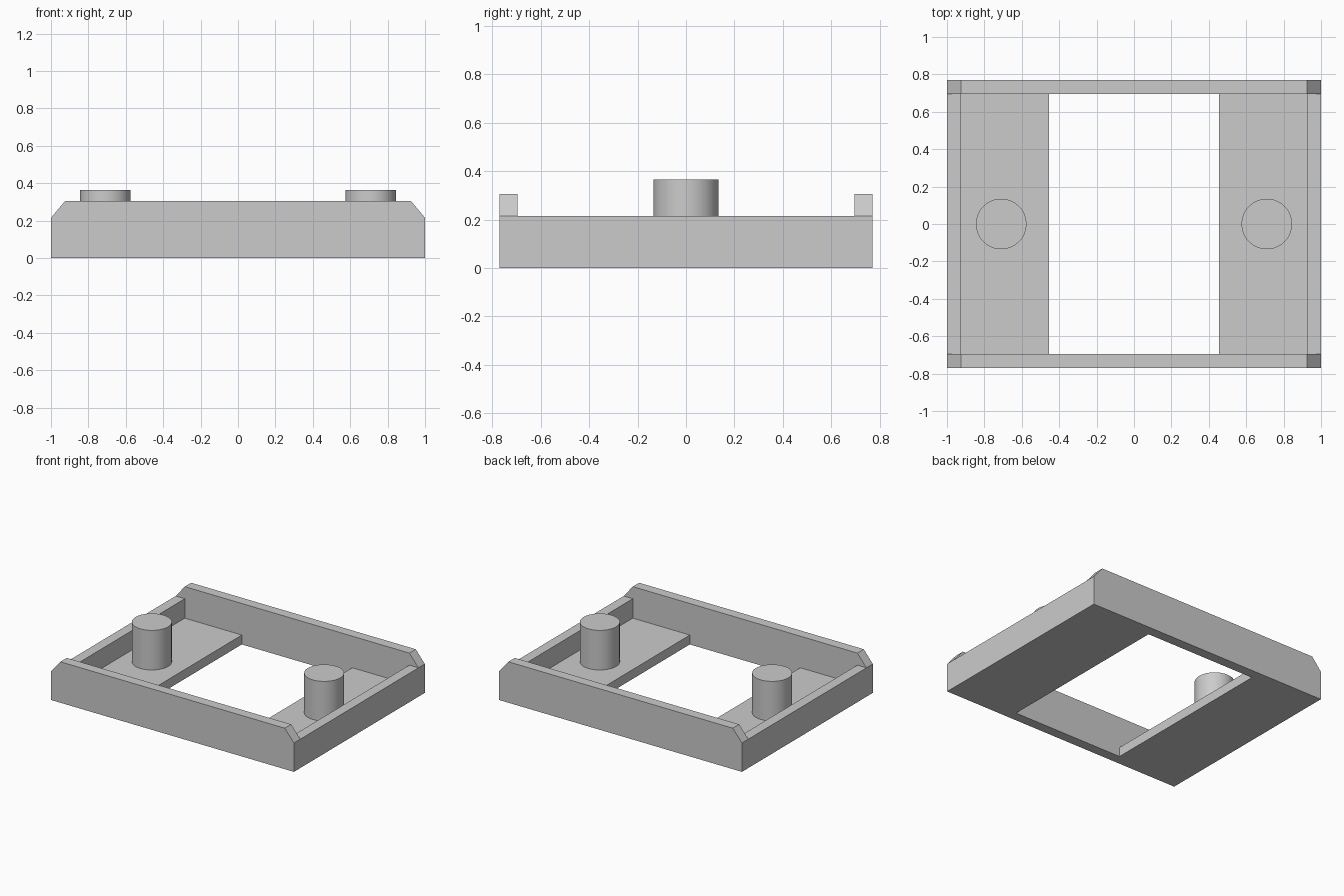
import bpy
import bmesh
import math

cube = bpy.data.objects.get("Cube")
if cube:
    bpy.data.objects.remove(cube, do_unlink=True)

grey = bpy.data.materials.new("light grey")
grey.use_nodes = True
colour = (0.6, 0.6, 0.6, 1)
grey.diffuse_color = colour
grey.node_tree.nodes["Principled BSDF"].inputs["Base Color"].default_value = colour

# Main dimensions
HALF_X, HALF_Y = 1.0, 0.77
WALL = 0.075
LOW, HIGH = 0.215, 0.305
FLOOR = 0.07
OPENING = 0.455
INNER_Y = HALF_Y - WALL


def prism(name, profile, y0, y1):
    """Extrude an x-z profile from y0 to y1."""
    bm = bmesh.new()
    face = bm.faces.new([bm.verts.new((x, y0, z)) for x, z in profile])
    side = bmesh.ops.extrude_face_region(bm, geom=[face])
    moved = [v for v in side["geom"] if isinstance(v, bmesh.types.BMVert)]
    bmesh.ops.translate(bm, verts=moved, vec=(0, y1 - y0, 0))
    bmesh.ops.recalc_face_normals(bm, faces=bm.faces)
    mesh = bpy.data.meshes.new(name)
    bm.to_mesh(mesh)
    bm.free()
    mesh.materials.append(grey)
    obj = bpy.data.objects.new(name, mesh)
    bpy.context.collection.objects.link(obj)
    return obj


# Long front and back walls with bevelled upper corners
shoulder = HALF_X - WALL
wall_profile = [(-HALF_X, 0), (HALF_X, 0), (HALF_X, LOW), (shoulder, HIGH),
                (-shoulder, HIGH), (-HALF_X, LOW)]
prism("front_wall", wall_profile, -HALF_Y, -INNER_Y)
prism("back_wall", wall_profile, INNER_Y, HALF_Y)

for name, s in (("left", 1), ("right", -1)):
    # Floor plate and low end wall as one L-shaped section
    section = [(OPENING, 0), (HALF_X, 0), (HALF_X, LOW), (shoulder, LOW),
               (shoulder, FLOOR), (OPENING, FLOOR)]
    prism(name + "_floor_and_end_wall", [(s * x, z) for x, z in section],
          -INNER_Y, INNER_Y)

    # Round post standing on the floor plate
    top = 0.365
    bpy.ops.mesh.primitive_cylinder_add(
        vertices=64, radius=0.135, depth=top - FLOOR,
        location=(s * 0.71, 0, (top + FLOOR) / 2))
    post = bpy.context.object
    post.name = name + "_post"
    post.data.materials.append(grey)
    bpy.ops.object.shade_smooth_by_angle(angle=math.radians(30))
